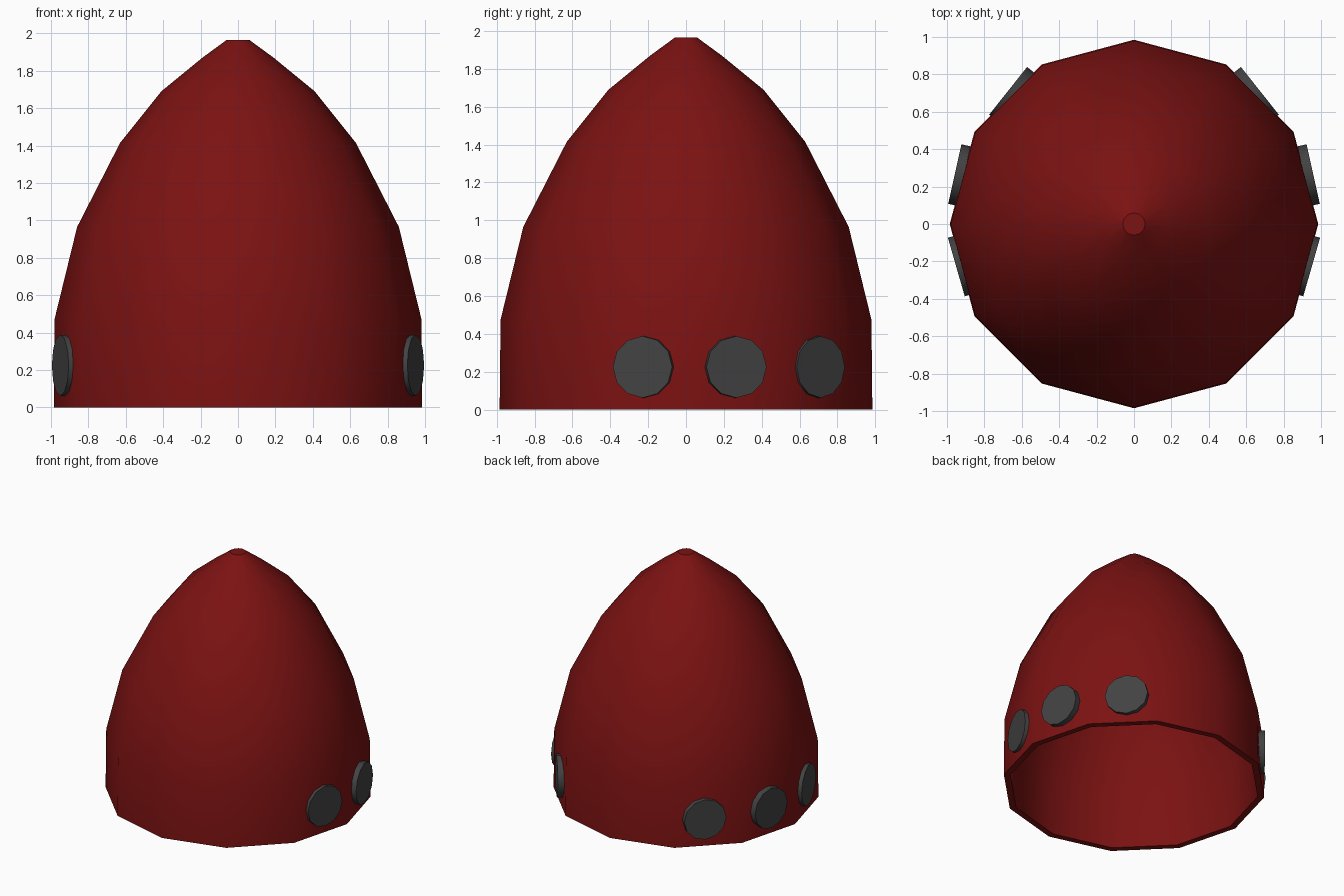
import bpy, bmesh, math
from mathutils import Matrix, Vector

if "Cube" in bpy.data.objects:
    bpy.data.objects.remove(bpy.data.objects["Cube"])

SIDES = 12


def material(name, rgb):
    m = bpy.data.materials.new(name)
    m.diffuse_color = (*rgb, 1)
    m.use_nodes = True
    m.node_tree.nodes["Principled BSDF"].inputs["Base Color"].default_value = m.diffuse_color
    return m


def make_object(name, bm, mat, angle):
    bmesh.ops.recalc_face_normals(bm, faces=bm.faces)
    me = bpy.data.meshes.new(name)
    bm.to_mesh(me)
    bm.free()
    ob = bpy.data.objects.new(name, me)
    bpy.context.collection.objects.link(ob)
    me.materials.append(mat)
    bpy.ops.object.select_all(action='DESELECT')
    ob.select_set(True)
    bpy.context.view_layer.objects.active = ob
    bpy.ops.object.shade_smooth_by_angle(angle=math.radians(angle))
    return ob


red = material("dark_red", (0.2, 0.006, 0.006))
grey = material("dark_grey", (0.055, 0.055, 0.055))

# Hollow dome shell: outer wall from the tip down, then inner wall back up
outer = [(0.06, 1.965), (0.19, 1.87), (0.41, 1.69), (0.63, 1.415),
         (0.86, 0.965), (0.98, 0.475), (0.985, 0)]
inner = [(0.935, 0), (0.93, 0.465), (0.812, 0.945), (0.587, 1.385),
         (0.375, 1.65), (0.16, 1.825), (0.05, 1.905)]
bm = bmesh.new()
rings = []
for r, z in outer + inner:
    rings.append([bm.verts.new((r * math.cos(i * math.tau / SIDES),
                                r * math.sin(i * math.tau / SIDES), z))
                  for i in range(SIDES)])
for a, b in zip(rings, rings[1:]):
    for i in range(SIDES):
        j = (i + 1) % SIDES
        bm.faces.new((a[i], a[j], b[j], b[i]))
bm.faces.new(rings[0])
bm.faces.new(rings[-1])
make_object("dome_shell", bm, red, 34)

# Round studs, three on each side: outer face centre (x, y) and facing angle
studs = [(0.95, -0.23, -16), (0.958, 0.267, 12.5), (0.673, 0.712, 38.5)]
DEPTH = 0.05
for side, label in ((1, "right"), (-1, "left")):
    for n, (x, y, deg) in enumerate(studs, 1):
        a = math.radians(deg)
        normal = Vector((side * math.cos(a), math.sin(a), 0))
        centre = Vector((side * x, y, 0.225)) - normal * DEPTH / 2
        rot = normal.to_track_quat('Z', 'Y').to_matrix().to_4x4()
        bm = bmesh.new()
        bmesh.ops.create_cone(bm, cap_ends=True, segments=SIDES,
                              radius1=0.163, radius2=0.163, depth=DEPTH,
                              matrix=Matrix.Translation(centre) @ rot)
        make_object(f"{label}_stud_{n}", bm, grey, 34)
